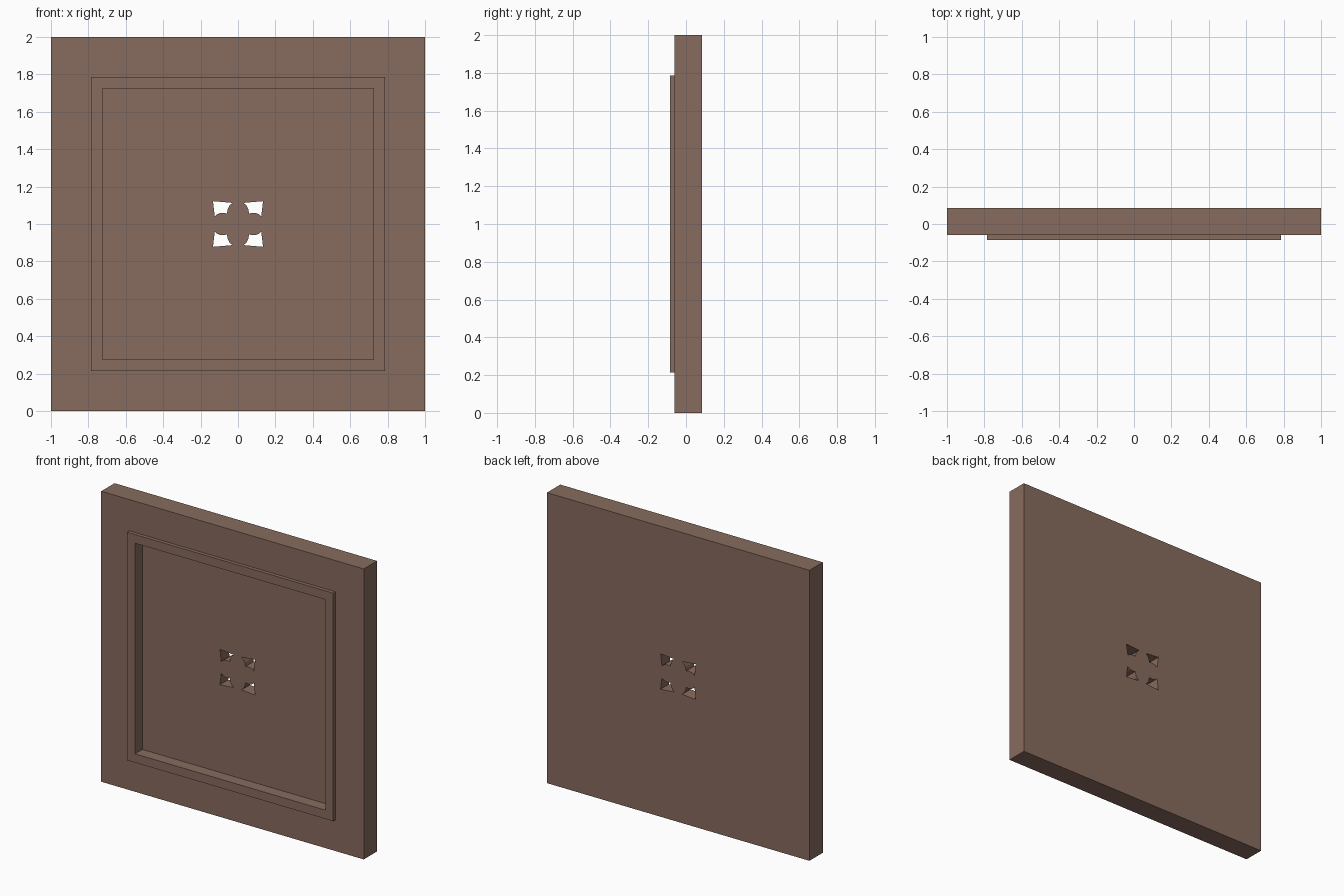
import bpy, bmesh

if "Cube" in bpy.data.objects:
    bpy.data.objects.remove(bpy.data.objects["Cube"])

wood = bpy.data.materials.new("brown wood")
wood.diffuse_color = (0.245, 0.148, 0.112, 1)
wood.use_nodes = True
wood.node_tree.nodes["Principled BSDF"].inputs["Base Color"].default_value = wood.diffuse_color


def prism(name, outline, y0, y1):
    """Extrude an x/z outline from y0 to y1."""
    bm = bmesh.new()
    face = bm.faces.new([bm.verts.new((x, y0, z)) for x, z in outline])
    out = bmesh.ops.extrude_face_region(bm, geom=[face])
    for v in out["geom"]:
        if isinstance(v, bmesh.types.BMVert):
            v.co.y = y1
    bmesh.ops.recalc_face_normals(bm, faces=bm.faces)
    me = bpy.data.meshes.new(name)
    bm.to_mesh(me)
    bm.free()
    ob = bpy.data.objects.new(name, me)
    bpy.context.collection.objects.link(ob)
    me.materials.append(wood)
    return ob


def square(h):
    return [(-h, 1 - h), (h, 1 - h), (h, 1 + h), (-h, 1 + h)]


def cut(target, cutter):
    mod = target.modifiers.new("cut", 'BOOLEAN')
    mod.operation = 'DIFFERENCE'
    mod.solver = 'EXACT'
    mod.object = cutter
    bpy.context.view_layer.objects.active = target
    bpy.ops.object.modifier_apply(modifier=mod.name)
    bpy.data.objects.remove(cutter)


# Square slab with a recessed front field
slab = prism("panel_slab", square(1.0), -0.06, 0.085)
cut(slab, prism("recess_cutter", square(0.725), -0.3, -0.005))

# Four curved openings around the centre
hole = [(0.134, 0.122), (0.03, 0.113), (0.045, 0.1), (0.055, 0.08), (0.06, 0.056),
        (0.078, 0.06), (0.097, 0.058), (0.112, 0.052), (0.124, 0.041)]
for sx in (-1, 1):
    for sz in (-1, 1):
        cut(slab, prism("hole_cutter", [(sx * x, 1 + sz * z) for x, z in hole], -0.3, 0.3))

# Raised moulding around the recess
moulding = prism("moulding", square(0.785), -0.085, -0.06)
cut(moulding, prism("moulding_cutter", square(0.725), -0.3, 0.3))
